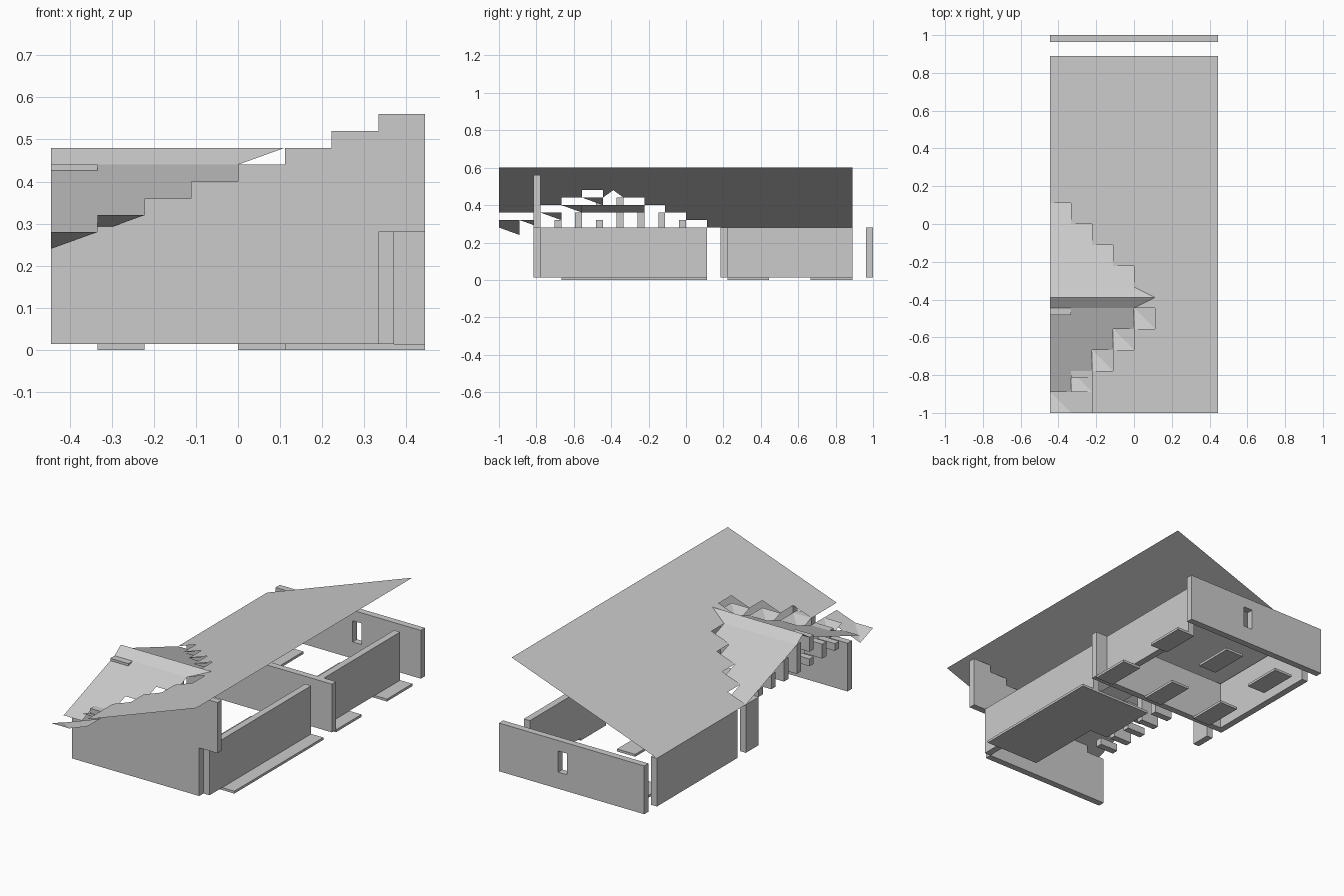
import bpy, bmesh

if "Cube" in bpy.data.objects:
    bpy.data.objects.remove(bpy.data.objects["Cube"])

C = 1 / 9          # plan module
T = C / 3          # wall thickness
S = 0.04           # roof rise per module
F = 0.0133         # floor thickness
H = 0.28           # eaves height


def obj(name, bm):
    bmesh.ops.remove_doubles(bm, verts=bm.verts, dist=1e-5)
    me = bpy.data.meshes.new(name)
    bm.to_mesh(me)
    bm.free()
    ob = bpy.data.objects.new(name, me)
    bpy.context.collection.objects.link(ob)
    return ob


def box(name, x0, x1, y0, y1, z0, z1):
    bm = bmesh.new()
    bmesh.ops.create_cube(bm, size=1)
    for v in bm.verts:
        v.co = ((x0, x1)[v.co.x > 0], (y0, y1)[v.co.y > 0], (z0, z1)[v.co.z > 0])
    return obj(name, bm)


def sheet(name, polys):
    bm = bmesh.new()
    for p in polys:
        bm.faces.new([bm.verts.new(c) for c in p])
    return obj(name, bm)


def prism_y(name, pts, y0, y1):
    """Extrude an x-z outline along y."""
    bm = bmesh.new()
    f = bm.faces.new([bm.verts.new((x, y0, z)) for x, z in pts])
    r = bmesh.ops.extrude_face_region(bm, geom=[f])
    for v in r["geom"]:
        if isinstance(v, bmesh.types.BMVert):
            v.co.y = y1
    bmesh.ops.recalc_face_normals(bm, faces=bm.faces)
    return obj(name, bm)


def main_z(x):
    return 0.44 + 0.36 * x


def quad(x0, x1, y0, y1, fz):
    return [(x, y, fz(x, y)) for x, y in ((x0, y0), (x1, y0), (x1, y1), (x0, y1))]


# Front wall with stepped top and a notch at its lower right end
pts = [(-4 * C, F), (3 * C, F), (3 * C, H), (4 * C, H)]
for i in range(7, -1, -1):
    top = H + S * i
    pts.append(((i - 3) * C, top))
    if i:
        pts.append(((i - 4) * C, top))
pts.append((-4 * C, H))
prism_y("front_wall", pts, -7 * C - T, -7 * C)

# Back wall with a window, made of pieces around the opening
bm = bmesh.new()
xs, zs = [-4 * C, 0.028, 0.083, 4 * C], [F, 0.105, 0.222, H]
for i in range(3):
    for j in range(3):
        if (i, j) != (1, 1):
            bm.faces.new([bm.verts.new((xs[a], 1 - T, zs[b])) for a, b in
                          ((i, j), (i + 1, j), (i + 1, j + 1), (i, j + 1))])
bmesh.ops.remove_doubles(bm, verts=bm.verts, dist=1e-5)
r = bmesh.ops.extrude_face_region(bm, geom=bm.faces[:])
for v in r["geom"]:
    if isinstance(v, bmesh.types.BMVert):
        v.co.y = 1
bmesh.ops.recalc_face_normals(bm, faces=bm.faces)
obj("back_wall", bm)

# Side and cross walls
box("right_wall_front", 3 * C, 3 * C + T, -7 * C, C, F, H)
box("right_wall_back", 3 * C, 3 * C + T, 2 * C, 8 * C, F, H)
box("cross_wall", -4 * C, 4 * C, 2 * C - T, 2 * C, F, H)
box("left_wall_back", -4 * C, -4 * C + T, 2 * C, 8 * C, F, H)
box("left_wall_post", -4 * C, -4 * C + T, 0, C, F, H)

# Gable fins above the left opening
for k, top in zip(range(-6, 1), (0.32, 0.36, 0.32, 0.44, 0.40, 0.36, 0.32)):
    box("gable_fin", -4 * C, -3 * C, k * C - T, k * C, H, top)
box("gable_fin_upper", -4 * C, -3 * C, -4 * C - T, -4 * C, 0.36, 0.44)

# Floor slabs
box("floor_main", C, 4 * C, -6 * C, C, 0, F)
box("floor_side", 0, C, -2 * C, C, 0, F)
for x in (-3, 0, 3):
    for y in (2, 6):
        box("floor_tile", x * C, (x + 1) * C, y * C, (y + 2) * C, 0, F)

# Main roof: one strip per row, stepped back around the cross gable
starts = [-2, -2, -1, 0, 1, 0, 0, -1, -2, -3] + [-4] * 7
strips = []
for r, s in enumerate(starts):
    y0, y1 = (r - 9) * C, (r - 8) * C
    if r == 5:      # row under the ridge ends in a notch for the ridge tip
        strips.append(quad(C, 4 * C, y0, y1, lambda x, y: main_z(x)))
        m = (C, (y0 + y1) / 2, main_z(C))
        for y in (y0, y1):
            strips.append([(0, y, main_z(0)), (C, y, main_z(C)), m])
    else:
        strips.append(quad(s * C, 4 * C, y0, y1, lambda x, y: main_z(x)))
sheet("main_roof", strips)
sheet("hidden_roof_strip", [quad(-2 * C, -C, -5 * C, -2 * C, lambda x, y: main_z(x))])
sheet("low_roof_tile", [quad(-3 * C, -2 * C, -1, -8 * C, lambda x, y: main_z(x) - S)])

# Cross gable slopes with stepped valley edges
back, front = [], []
for i in range(4):
    x0, x1 = (i - 4) * C, (i - 3) * C
    back.append(quad(x0, x1, -3 * C, (1 - i) * C, lambda x, y: 0.32 - 0.36 * y))
    front.append(quad(x0, x1, (i - 8) * C, -4 * C, lambda x, y: 0.60 + 0.36 * y))
sheet("gable_slope_back", back)
sheet("gable_slope_front", front)

# Ridge cap with pointed end
ym = -3.5 * C
sheet("ridge_cap", [[(-4 * C, y, 0.44), (0, y, 0.44), (C, ym, 0.48), (-4 * C, ym, 0.48)]
                    for y in (-4 * C, -3 * C)])

# Folded valley tiles: one low corner, three high
for i in range(5):
    x0, y0, h = (i - 4) * C, (i - 9) * C, H + S * i
    low, bl = (x0, y0 + C, h - S), (x0, y0, h)
    br, tr = (x0 + C, y0, h), (x0 + C, y0 + C, h)
    sheet("valley_tile", [[low, bl, br], [low, br, tr]])
